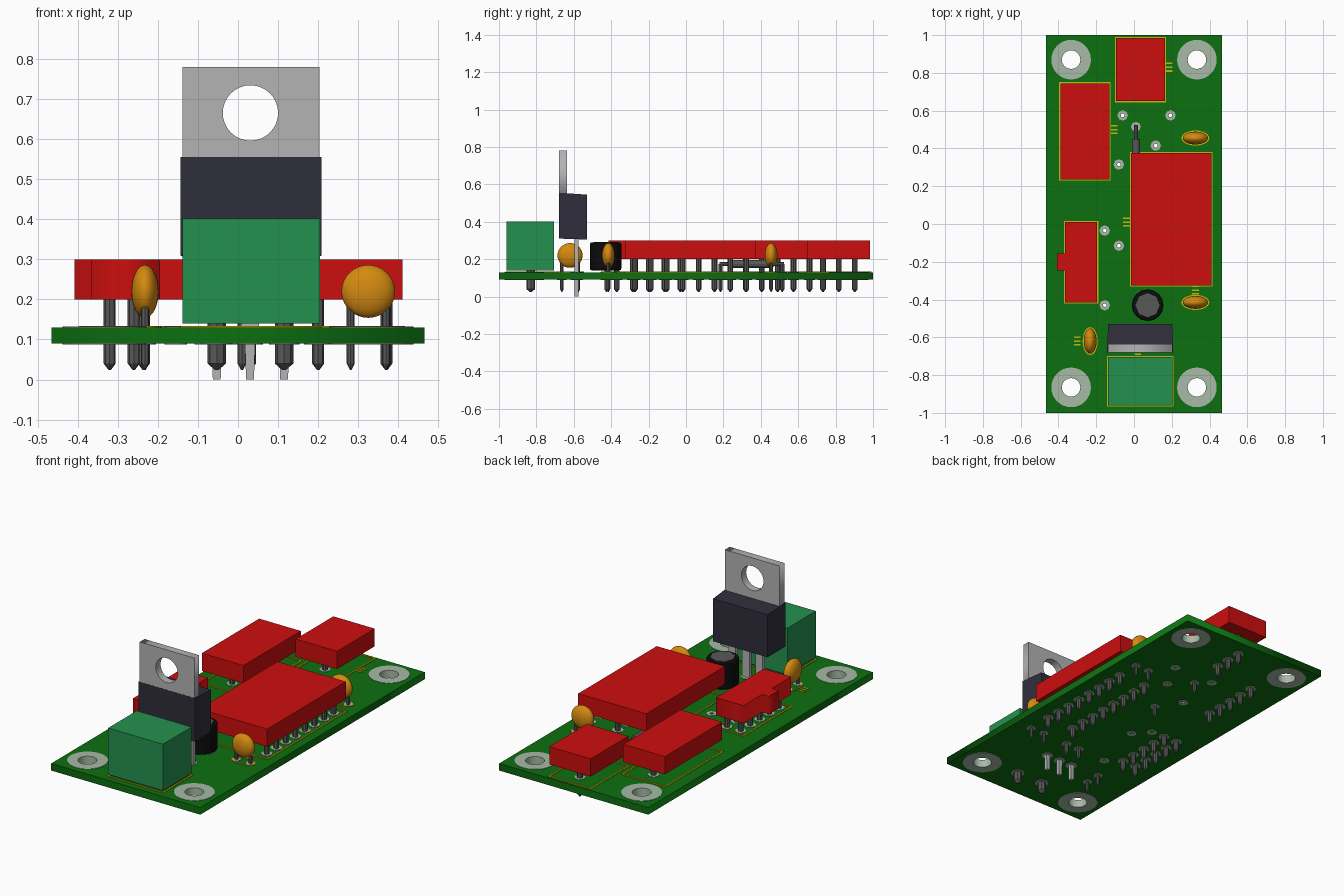
import bpy, bmesh, math
from mathutils import Matrix, Vector

cube = bpy.data.objects.get("Cube")
if cube:
    bpy.data.objects.remove(cube, do_unlink=True)


def material(name, *rgb):
    lin = [((c / 255 + 0.055) / 1.055) ** 2.4 if c > 10 else c / 255 / 12.92 for c in rgb]
    m = bpy.data.materials.new(name)
    m.use_nodes = True
    m.diffuse_color = (*lin, 1)
    m.node_tree.nodes["Principled BSDF"].inputs["Base Color"].default_value = (*lin, 1)
    return m


GREEN = material("board green", 12, 112, 16)
RED = material("housing red", 206, 14, 14)
TERMINAL = material("terminal green", 36, 145, 78)
DARK = material("package dark", 47, 46, 60)
ORANGE = material("ceramic orange", 212, 138, 16)
METAL = material("light metal", 180, 180, 180)
PAD = material("pad grey", 168, 186, 168)
PIN = material("pin grey", 88, 88, 88)
BLACK = material("sleeve black", 12, 12, 12)
YELLOW = material("print yellow", 200, 185, 10)

TOP, BOTTOM = 0.13, 0.09
PITCH = 0.085


def finish(name, mesh, mat):
    mesh.materials.clear()
    mesh.materials.append(mat)
    ob = bpy.data.objects.new(name, mesh)
    bpy.context.collection.objects.link(ob)
    return ob


def from_bmesh(name, bm, mat):
    mesh = bpy.data.meshes.new(name)
    bm.to_mesh(mesh)
    bm.free()
    return finish(name, mesh, mat)


def add_box(bm, x0, x1, y0, y1, z0, z1):
    m = Matrix.Translation(((x0 + x1) / 2, (y0 + y1) / 2, (z0 + z1) / 2))
    m = m @ Matrix.Diagonal((x1 - x0, y1 - y0, z1 - z0, 1))
    return bmesh.ops.create_cube(bm, size=1, matrix=m)["verts"]


def box(name, mat, *bounds):
    bm = bmesh.new()
    add_box(bm, *bounds)
    return from_bmesh(name, bm, mat)


def add_rod(bm, a, b, r1, r2=None, sides=8):
    a, b = Vector(a), Vector(b)
    d = b - a
    m = Matrix.Translation((a + b) / 2) @ d.to_track_quat('Z', 'Y').to_matrix().to_4x4()
    bmesh.ops.create_cone(bm, cap_ends=True, segments=sides, radius1=r1,
                          radius2=r1 if r2 is None else r2, depth=d.length, matrix=m)


def circle(x, y, r, n=12, ry=None):
    ry = ry or r
    return [(x + r * math.cos(math.tau * i / n), y + ry * math.sin(math.tau * i / n))
            for i in range(n)]


def rect(x0, x1, y0, y1, g=0):
    return [(x0 - g, y0 - g), (x1 + g, y0 - g), (x1 + g, y1 + g), (x0 - g, y1 + g)]


def plate(name, mat, loops, z0, z1):
    """Flat plate from closed outlines; nested outlines become holes."""
    cu = bpy.data.curves.new(name, 'CURVE')
    cu.dimensions, cu.fill_mode, cu.extrude = '2D', 'BOTH', (z1 - z0) / 2
    for pts in loops:
        s = cu.splines.new('POLY')
        s.points.add(len(pts) - 1)
        for p, (x, y) in zip(s.points, pts):
            p.co = (x, y, 0, 1)
        s.use_cyclic_u = True
    tmp = bpy.data.objects.new(name + " outline", cu)
    bpy.context.collection.objects.link(tmp)
    dg = bpy.context.evaluated_depsgraph_get()
    mesh = bpy.data.meshes.new_from_object(tmp.evaluated_get(dg))
    bpy.data.objects.remove(tmp, do_unlink=True)
    mesh.transform(Matrix.Translation((0, 0, (z0 + z1) / 2)))
    return finish(name, mesh, mat)


# Circuit board with mounting holes and vias
mounts = [(sx * 0.333, y) for sx in (-1, 1) for y in (0.87, -0.865)]
vias = [(-0.06, 0.575), (0.193, 0.575), (0.115, 0.415), (-0.08, 0.315),
        (-0.155, -0.035), (-0.08, -0.115), (-0.155, -0.43)]
holes = [circle(x, y, 0.05, 24) for x, y in mounts] + [circle(x, y, 0.01, 8) for x, y in vias]
plate("board", GREEN, [rect(-0.465, 0.465, -1, 1)] + holes, BOTTOM, TOP)
rings = [c for x, y in mounts for c in (circle(x, y, 0.105, 32), circle(x, y, 0.049, 24))]
plate("mounting_pads", PAD, rings, BOTTOM - 0.002, TOP + 0.002)

# Connector and chip housings
housings = {
    "side_connector": (-0.39, -0.13, 0.235, 0.745),
    "rear_connector": (-0.095, 0.163, 0.65, 0.985),
    "main_chip": (-0.015, 0.41, -0.325, 0.375),
}
for name, b in housings.items():
    box(name, RED, *b, 0.2, 0.3)
keyed = [(-0.365, -0.415), (-0.195, -0.415), (-0.195, 0.01), (-0.365, 0.01),
         (-0.365, -0.155), (-0.408, -0.155), (-0.408, -0.245), (-0.365, -0.245)]
plate("keyed_header", RED, [keyed], 0.2, 0.3)

# Pins with pointed tips, as x, y, top, radius
def row(x, centre, count):
    return [(x, centre + (i - (count - 1) / 2) * PITCH, 0.2, 0.015) for i in range(count)]


caps = [("rear_disc_capacitor", 0.325, 0.455, 0), ("middle_disc_capacitor", 0.325, -0.415, 0),
        ("front_disc_capacitor", -0.232, -0.62, 1)]
pins = row(-0.26, 0.49, 5) + row(0.03, 0.8175, 3) + row(0.37, 0.025, 8) + row(0.2, 0.025, 8)
pins += row(-0.32, -0.2, 5) + row(-0.235, -0.2, 5)
pins += [(x, -0.83, 0.15, 0.023) for x in (-0.053, 0.115)]
pins += [(x, -0.425, 0.15, 0.012) for x in (0.03, 0.115)]
pins += [(0.01, y, 0.175, 0.011) for y in (0.185, 0.515)]
for _, x, y, turned in caps:
    for s in (-0.044, 0.044):
        pins.append((x, y + s, 0.2, 0.01) if turned else (x + s, y, 0.2, 0.01))
bm = bmesh.new()
for x, y, top, r in pins:
    add_rod(bm, (x, y, 0.04), (x, y, top), r)
    add_rod(bm, (x, y, 0.04), (x, y, 0.024), r, r * 0.2)
from_bmesh("pins", bm, PIN)

# Solder pads through the board
leg_x = (-0.053, 0.03, 0.115)
pads = [circle(x, y, r + 0.015, 8) for x, y, _, r in pins]
pads += [circle(x, -0.585, 0.032, 8) for x in leg_x]
for x, y in vias:
    pads += [circle(x, y, 0.028, 8), circle(x, y, 0.01, 8)]
plate("solder_pads", PAD, pads, BOTTOM - 0.002, TOP + 0.002)

# Disc capacitors
for name, x, y, turned in caps:
    bm = bmesh.new()
    size = (0.034, 0.067, 0.066) if turned else (0.067, 0.034, 0.066)
    bmesh.ops.create_uvsphere(bm, u_segments=24, v_segments=16, radius=1,
                              matrix=Matrix.Translation((x, y, 0.22)) @ Matrix.Diagonal((*size, 1)))
    for f in bm.faces:
        f.smooth = True
    from_bmesh(name, bm, ORANGE)

# Can capacitor
bm = bmesh.new()
add_rod(bm, (0.072, -0.43, 0.14), (0.072, -0.43, 0.29), 0.084, sides=16)
can = from_bmesh("can_capacitor", bm, BLACK)
bevel = can.modifiers.new("rim", 'BEVEL')
bevel.width, bevel.segments = 0.01, 2
plate("can_top", PIN, [circle(0.072, -0.43, 0.064, 8)], 0.288, 0.293)

# Small axial part lying under the main chip
bm = bmesh.new()
add_rod(bm, (0.01, 0.25, 0.175), (0.01, 0.45, 0.175), 0.021, sides=12)
add_rod(bm, (0.01, 0.18, 0.175), (0.01, 0.525, 0.175), 0.011)
from_bmesh("axial_diode", bm, PIN)

# Screw terminal block
box("terminal_block", TERMINAL, -0.138, 0.204, -0.96, -0.705, 0.14, 0.402)

# Voltage regulator: tapered body, tab with a hole, three legs
bm = bmesh.new()
for v in add_box(bm, -0.143, 0.208, -0.68, -0.53, 0.31, 0.555):
    if v.co.y > -0.6:
        v.co.x += 0.006 if v.co.x < 0 else -0.006
        v.co.z += -0.01 if v.co.z > 0.4 else -0.005
from_bmesh("regulator_body", bm, DARK)
tab = plate("regulator_tab", METAL, [rect(-0.138, 0.203, 0.5, 0.78), circle(0.031, 0.665, 0.069, 32)],
            -0.0215, 0.0215)
tab.data.transform(Matrix.Translation((0, -0.6575, 0)) @ Matrix.Rotation(math.pi / 2, 4, 'X'))
bm = bmesh.new()
for x in leg_x:
    add_box(bm, x - 0.022, x + 0.022, -0.595, -0.575, TOP, 0.32)
    for v in add_box(bm, x - 0.014, x + 0.014, -0.595, -0.575, 0, TOP):
        if v.co.z < 0.01:
            v.co.x = x + (v.co.x - x) * 0.7
from_bmesh("regulator_legs", bm, METAL)

# Printed outlines around the parts
frames = list(housings.values()) + [(-0.138, 0.204, -0.96, -0.705), (-0.365, -0.195, -0.415, 0.01)]
for i, b in enumerate(frames):
    plate(f"print_frame_{i + 1}", YELLOW, [rect(*b, 0.006), rect(*b, -0.003)], TOP, TOP + 0.004)
for name, x, y, turned in caps:
    a, b = (0.04, 0.074) if turned else (0.074, 0.04)
    plate(name + "_print", YELLOW, [circle(x, y, a, 24, b), circle(x, y, a - 0.008, 24, b - 0.008)],
          TOP, TOP + 0.004)

# Small printed tick marks beside the parts
bm = bmesh.new()
for x, y in ((0.185, 0.83), (-0.105, 0.5), (-0.04, 0.01), (-0.3, -0.62), (0.325, -0.35), (0.02, -0.69)):
    for k in (-1, 0, 1):
        add_box(bm, x - 0.018, x + 0.018, y + k * 0.02 - 0.004, y + k * 0.02 + 0.004, TOP, TOP + 0.003)
from_bmesh("print_marks", bm, YELLOW)
